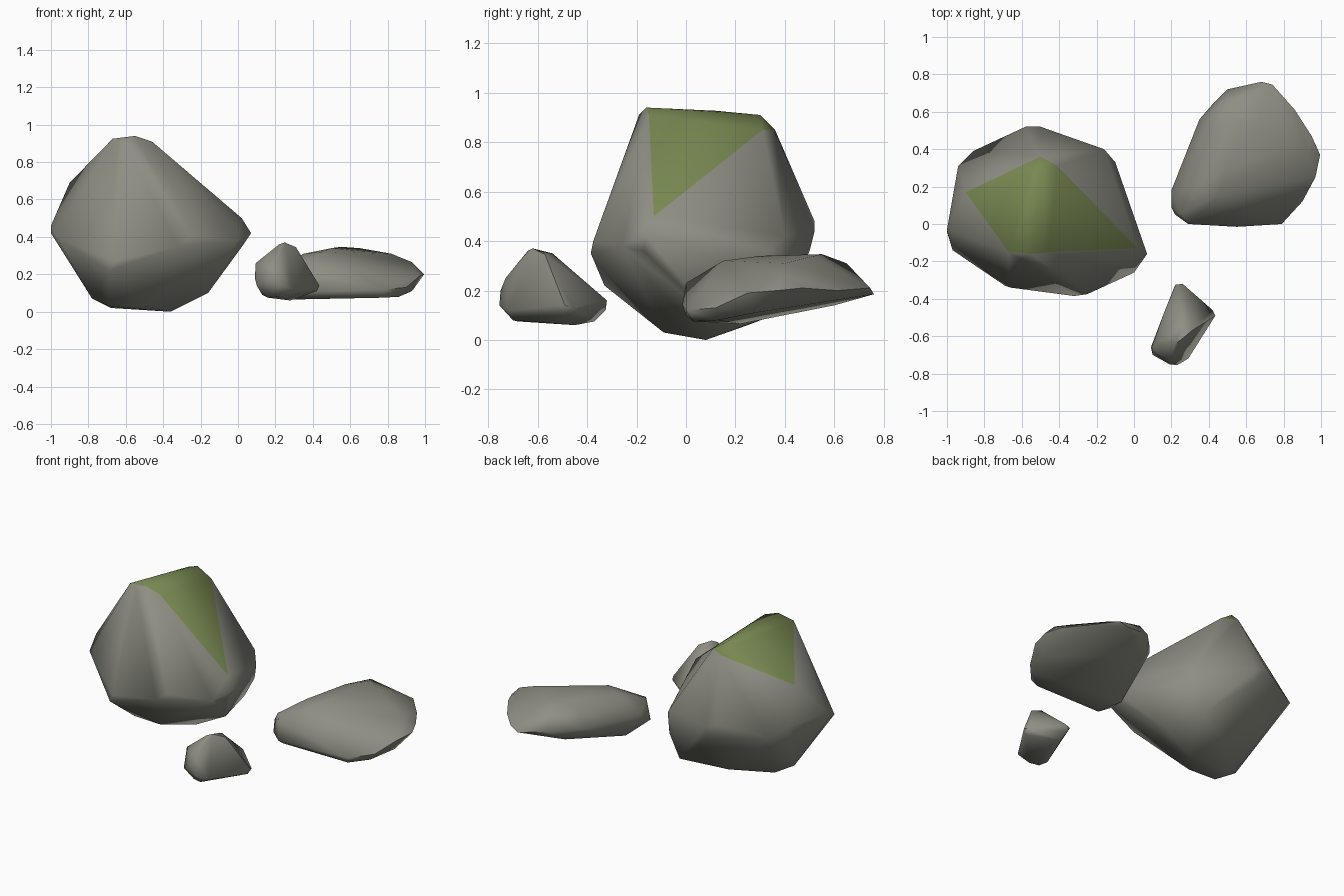
import bpy, bmesh, math


def material(name, rgb):
    m = bpy.data.materials.new(name)
    m.diffuse_color = (*rgb, 1)
    return m


stone = material("stone", (0.27, 0.27, 0.23))
moss = material("moss", (0.19, 0.25, 0.085))


# A rock is the chiselled hull around its corner points; faces lying wholly
# between mossy corners get the moss colour.
def rock(name, points, mossy=()):
    bm = bmesh.new()
    for p in list(mossy) + list(points):
        bm.verts.new(p)
    bmesh.ops.convex_hull(bm, input=bm.verts[:])
    loose = [v for v in bm.verts if not v.link_faces]
    bmesh.ops.delete(bm, geom=loose, context='VERTS')
    bmesh.ops.recalc_face_normals(bm, faces=bm.faces[:])

    def near(v):
        return any((v.co - type(v.co)(p)).length < 1e-4 for p in mossy)
    for f in bm.faces:
        f.material_index = int(all(near(v) for v in f.verts))
    me = bpy.data.meshes.new(name)
    bm.to_mesh(me)
    bm.free()
    me.materials.append(stone)
    me.materials.append(moss)
    ob = bpy.data.objects.new(name, me)
    bpy.context.collection.objects.link(ob)
    bpy.ops.object.select_all(action='DESELECT')
    ob.select_set(True)
    bpy.context.view_layer.objects.active = ob
    bpy.ops.object.shade_smooth_by_angle(angle=math.radians(65))
    return ob


# Tall boulder with a mossy sloping top
rock("boulder", [
    (-0.60, -0.19, 0.91),                                              # crown
    (0.07, -0.16, 0.42), (0.0, -0.26, 0.38), (0.03, -0.17, 0.36),      # right nose
    (-0.25, -0.375, 0.40), (-0.32, -0.385, 0.35), (-0.69, -0.33, 0.22),  # front
    (-0.66, -0.34, 0.27),
    (-1.0, -0.03, 0.46), (-1.0, -0.04, 0.42), (-0.97, -0.14, 0.40),    # left
    (-0.94, 0.31, 0.47), (-0.86, 0.39, 0.42),
    (-0.58, 0.52, 0.48), (-0.50, 0.52, 0.44),                          # back
    (-0.16, 0.40, 0.42), (-0.10, 0.33, 0.36), (-0.5, 0.50, 0.36),
    (-0.14, 0.37, 0.25), (-0.22, 0.38, 0.11),
    (-0.69, -0.08, 0.03), (-0.36, 0.08, 0.0), (-0.50, -0.09, 0.03),    # base
    (-0.68, 0.06, 0.02),
    (-0.16, 0.10, 0.10), (-0.48, 0.25, 0.06), (-0.78, 0.0, 0.07),
], mossy=[
    (-0.67, -0.15, 0.925), (-0.55, -0.16, 0.94), (-0.46, -0.15, 0.91),
    (-0.50, 0.30, 0.91), (-0.55, 0.28, 0.90), (-0.41, 0.31, 0.85),
    (-0.50, 0.36, 0.85), (-0.90, 0.17, 0.69), (0.02, -0.13, 0.50),
    (-0.56, 0.12, 0.927),
])

# Flat slab at the back right
rock("slab", [
    (0.20, 0.18, 0.20), (0.20, 0.09, 0.18), (0.22, 0.05, 0.12),        # left end
    (0.29, 0.0, 0.23), (0.29, 0.0, 0.10), (0.25, 0.05, 0.25),
    (0.55, -0.015, 0.14), (0.79, 0.0, 0.12), (0.90, 0.12, 0.13),       # rim
    (0.97, 0.25, 0.19), (0.995, 0.37, 0.20), (0.95, 0.47, 0.21),
    (0.86, 0.61, 0.20), (0.74, 0.745, 0.21), (0.68, 0.76, 0.185),
    (0.50, 0.72, 0.22), (0.42, 0.64, 0.22), (0.35, 0.56, 0.22),
    (0.35, 0.20, 0.31), (0.45, 0.15, 0.32), (0.50, 0.30, 0.34),        # top
    (0.55, 0.55, 0.347), (0.65, 0.52, 0.34), (0.82, 0.40, 0.31),
    (0.50, 0.65, 0.31), (0.93, 0.38, 0.265), (0.42, 0.50, 0.31),
    (0.30, 0.03, 0.075), (0.28, 0.22, 0.065), (0.77, 0.03, 0.075),     # base
    (0.86, 0.13, 0.08), (0.93, 0.28, 0.11), (0.45, 0.60, 0.14),
])

# Small stone at the front
rock("small_stone", [
    (0.25, -0.62, 0.37), (0.22, -0.64, 0.36), (0.26, -0.54, 0.35),     # peak
    (0.31, -0.57, 0.345),
    (0.095, -0.66, 0.26), (0.09, -0.66, 0.18), (0.10, -0.70, 0.14),    # left
    (0.19, -0.75, 0.20), (0.23, -0.755, 0.14), (0.29, -0.72, 0.12),    # front
    (0.20, -0.73, 0.25),
    (0.435, -0.49, 0.14), (0.42, -0.50, 0.11), (0.42, -0.46, 0.13),    # right
    (0.26, -0.32, 0.16), (0.22, -0.325, 0.15), (0.24, -0.325, 0.12),   # back
    (0.17, -0.45, 0.20),
    (0.16, -0.68, 0.075), (0.28, -0.45, 0.06), (0.25, -0.37, 0.075),   # base
    (0.22, -0.70, 0.08), (0.13, -0.64, 0.09),
])
